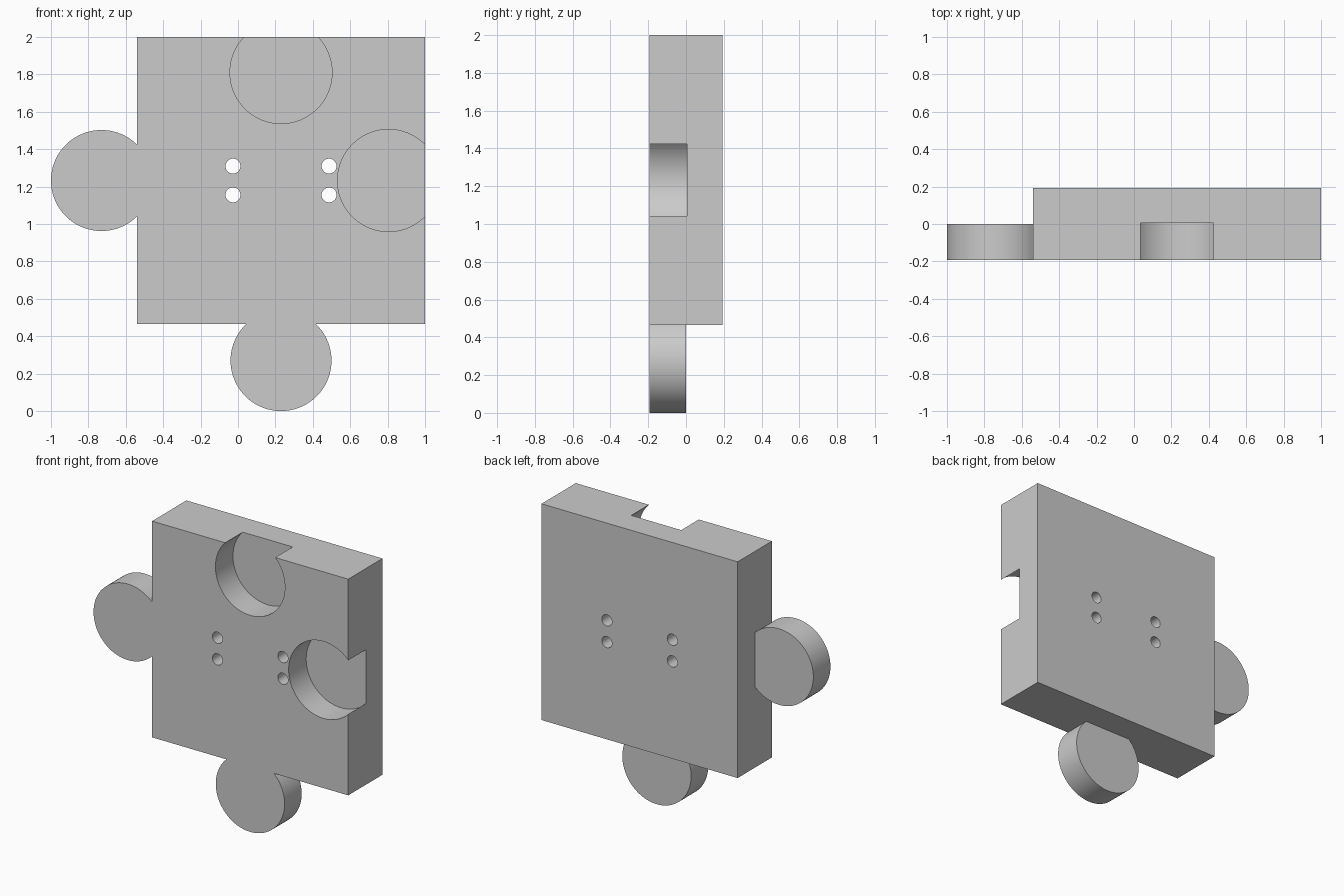
import bpy
from math import radians

cube = bpy.data.objects.get("Cube")
if cube:
    bpy.data.objects.remove(cube, do_unlink=True)

grey = bpy.data.materials.new("plain grey")
grey.use_nodes = True
grey.diffuse_color = (0.6, 0.6, 0.6, 1)
grey.node_tree.nodes["Principled BSDF"].inputs["Base Color"].default_value = (0.6, 0.6, 0.6, 1)

FRONT, MIDDLE, BACK = -0.192, 0.0, 0.192
LEFT, RIGHT, BOTTOM, TOP = -0.54, 1.0, 0.465, 2.0
CX, CZ = (LEFT + RIGHT) / 2, (BOTTOM + TOP) / 2


def disc(name, x, z, radius, y0, y1, sides=96):
    """Cylinder lying along y, from y0 to y1."""
    bpy.ops.mesh.primitive_cylinder_add(vertices=sides, radius=radius, depth=y1 - y0,
                                        location=(x, (y0 + y1) / 2, z),
                                        rotation=(radians(90), 0, 0))
    ob = bpy.context.object
    ob.name = name
    ob.data.materials.append(grey)
    return ob


def combine(target, other, operation):
    """Apply a boolean to the target and remove the other object."""
    other.hide_render = True
    mod = target.modifiers.new("combine", 'BOOLEAN')
    mod.operation = operation
    mod.solver = 'EXACT'
    mod.object = other
    bpy.context.view_layer.objects.active = target
    bpy.ops.object.modifier_apply(modifier=mod.name)
    bpy.data.objects.remove(other, do_unlink=True)


# Square plate
bpy.ops.mesh.primitive_cube_add(size=1, location=(CX, 0, CZ))
plate = bpy.context.object
plate.name = "puzzle_piece"
plate.scale = (RIGHT - LEFT, BACK - FRONT, TOP - BOTTOM)
bpy.ops.object.transform_apply(location=True, rotation=True, scale=True)
plate.data.materials.append(grey)

# Round tabs on the right side and bottom, half the plate's depth
TAB = 0.27
for name, x, z in (("side_tab", -1 + TAB, CZ), ("bottom_tab", CX, TAB)):
    combine(plate, disc(name, x, z, TAB, FRONT, MIDDLE), 'UNION')

# Matching sockets, slightly larger than the tabs
SOCKET = 0.273
for name, x, z in (("top_socket", CX, TOP - 0.19), ("side_socket", RIGHT - 0.195, CZ)):
    combine(plate, disc(name, x, z, SOCKET, FRONT - 0.1, MIDDLE + 0.005), 'DIFFERENCE')

# Two pairs of through holes
for x in (CX - 0.257, CX + 0.257):
    for z in (CZ - 0.077, CZ + 0.077):
        combine(plate, disc("hole", x, z, 0.04, FRONT - 0.1, BACK + 0.1, 32), 'DIFFERENCE')

# Smooth round walls, sharp rims
bpy.ops.object.select_all(action='DESELECT')
plate.select_set(True)
bpy.context.view_layer.objects.active = plate
bpy.ops.object.shade_smooth_by_angle(angle=radians(30))
